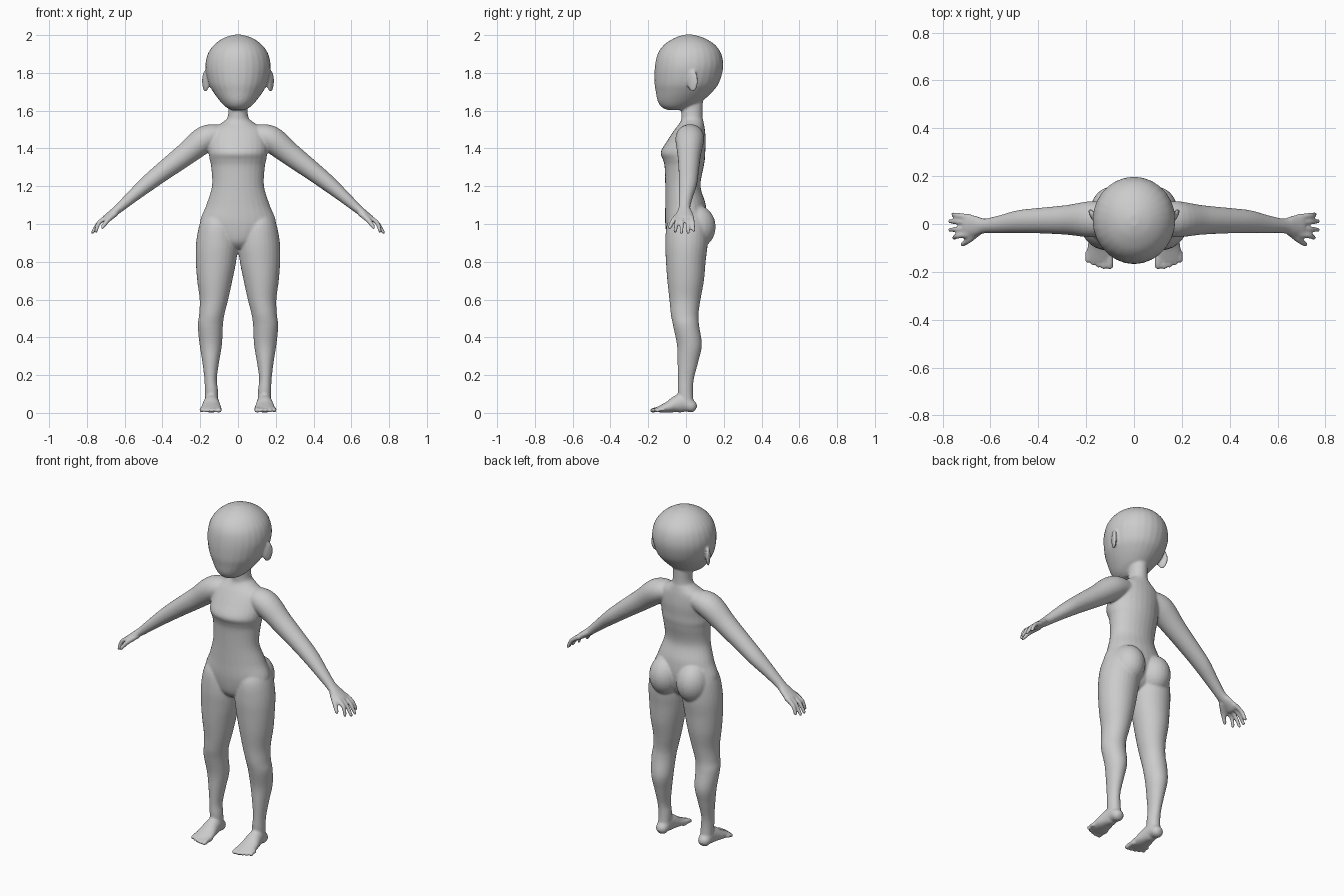
import bpy, bmesh, math
from mathutils import Vector

SEG = 28
bm = bmesh.new()


def spline(rows, steps=5):
    """Catmull-Rom interpolation of rows of numbers."""
    out, n = [], len(rows)
    for i in range(n - 1):
        p = [rows[max(0, min(n - 1, i + k))] for k in (-1, 0, 1, 2)]
        for s in range(steps):
            t = s / steps
            out.append([0.5 * (2 * b + (c - a) * t + (2 * a - 5 * b + 4 * c - d) * t * t
                               + (3 * b - a - 3 * c + d) * t ** 3) for a, b, c, d in zip(*p)])
    return out + [list(rows[-1])]


def loft(rings):
    """Closed skin through (centre, u, v) ellipses."""
    loops = []
    for c, u, v in rings:
        loops.append([bm.verts.new(c + u * math.cos(a) + v * math.sin(a))
                      for a in (2 * math.pi * k / SEG for k in range(SEG))])
    faces = [bm.faces.new(loops[0]), bm.faces.new(loops[-1])]
    for a, b in zip(loops, loops[1:]):
        for k in range(SEG):
            j = (k + 1) % SEG
            faces.append(bm.faces.new((a[k], a[j], b[j], b[k])))
    bmesh.ops.recalc_face_normals(bm, faces=faces)


def stack(rows, s=1):
    """Level ellipses from (z, x0, x1, y_front, y_back)."""
    loft([(Vector((s * (x0 + x1) / 2, (y0 + y1) / 2, z)),
           Vector(((x1 - x0) / 2, 0, 0)), Vector((0, (y1 - y0) / 2, 0)))
          for z, x0, x1, y0, y1 in spline(rows)])


def tube(rows, side, s=1):
    """Ellipses along a path from (x, y, z, side radius, other radius), round ends."""
    pts = spline(rows)
    pos = [Vector((s * p[0], p[1], p[2])) for p in pts]
    rings = []
    for i, p in enumerate(pts):
        t = (pos[min(i + 1, len(pos) - 1)] - pos[max(i - 1, 0)]).normalized()
        u = (side - t * side.dot(t)).normalized()
        rings.append((pos[i], u * p[3], t.cross(u) * p[4], t))
    c0, u0, v0, t0 = rings[0]
    c1, u1, v1, t1 = rings[-1]
    caps = [(0.95, 0.3), (0.75, 0.66), (0.4, 0.92)]
    r0, r1 = min(u0.length, v0.length), min(u1.length, v1.length)
    loft([(c0 - t0 * r0 * d, u0 * k, v0 * k) for k, d in reversed(caps)]
         + [r[:3] for r in rings]
         + [(c1 + t1 * r1 * d, u1 * k, v1 * k) for k, d in caps])


def ball(centre, radii, tilt=0):
    r = bmesh.ops.create_uvsphere(bm, u_segments=24, v_segments=16, radius=1)
    ca, sa = math.cos(tilt), math.sin(tilt)
    for v in r["verts"]:
        x, y, z = (a * b for a, b in zip(v.co, radii))
        v.co = Vector(centre) + Vector((x * ca - y * sa, x * sa + y * ca, z))


X, Y = Vector((1, 0, 0)), Vector((0, 1, 0))

# torso and neck: z, half width, front, back
stack([(z, -w, w, f, b) for z, w, f, b in [
    (0.87, 0.04, -0.06, 0.04), (0.91, 0.13, -0.095, 0.08), (1.0, 0.2, -0.11, 0.11),
    (1.1, 0.168, -0.11, 0.105), (1.2, 0.138, -0.11, 0.077), (1.3, 0.142, -0.113, 0.093),
    (1.34, 0.15, -0.122, 0.1), (1.38, 0.155, -0.134, 0.102), (1.44, 0.155, -0.1, 0.105),
    (1.5, 0.14, -0.06, 0.1), (1.54, 0.08, -0.03, 0.093), (1.57, 0.054, -0.025, 0.088),
    (1.66, 0.05, -0.03, 0.09)]])

# head
stack([(z, -w, w, f, b) for z, w, f, b in [
    (1.604, 0.035, -0.1, 0.0), (1.62, 0.065, -0.13, 0.03), (1.65, 0.095, -0.15, 0.085),
    (1.7, 0.132, -0.16, 0.14), (1.75, 0.158, -0.167, 0.176), (1.83, 0.173, -0.165, 0.197),
    (1.9, 0.16, -0.15, 0.187), (1.95, 0.125, -0.115, 0.152), (1.985, 0.075, -0.06, 0.095),
    (2.002, 0.02, -0.01, 0.04)]])

for s in (1, -1):
    # ear
    ball((s * 0.172, 0.035, 1.757), (0.012, 0.032, 0.058), -s * 0.5)
    # buttock
    ball((s * 0.09, 0.055, 0.985), (0.092, 0.102, 0.115))
    # leg: z, inner x, outer x, front, back
    stack([(0.06, 0.105, 0.175, -0.04, 0.04), (0.12, 0.106, 0.176, -0.044, 0.037),
           (0.18, 0.112, 0.178, -0.043, 0.042), (0.27, 0.1, 0.189, -0.045, 0.065),
           (0.36, 0.085, 0.203, -0.048, 0.084), (0.46, 0.08, 0.213, -0.068, 0.07),
           (0.52, 0.072, 0.206, -0.08, 0.066), (0.6, 0.052, 0.203, -0.088, 0.077),
           (0.7, 0.03, 0.216, -0.099, 0.095), (0.8, 0.01, 0.223, -0.106, 0.104),
           (0.9, 0.0, 0.222, -0.11, 0.115), (1.0, 0.02, 0.203, -0.1, 0.11),
           (1.07, 0.06, 0.17, -0.06, 0.08)], s)
    # foot
    tube([(0.14, 0.025, 0.036, 0.036, 0.034), (0.14, -0.01, 0.052, 0.038, 0.05),
          (0.141, -0.05, 0.046, 0.044, 0.045), (0.142, -0.09, 0.032, 0.052, 0.031),
          (0.141, -0.13, 0.022, 0.055, 0.02), (0.14, -0.148, 0.018, 0.05, 0.015)], X, s)
    # toes
    for i, (tip, r) in enumerate([(-0.178, 0.016), (-0.178, 0.0115), (-0.172, 0.011),
                                  (-0.163, 0.0105), (-0.152, 0.0105)]):
        x = 0.101 + 0.0225 * i + (0.003 if i else 0)
        tube([(x, -0.12, 0.018, r, r), (x, (tip - 0.13) / 2, 0.018, r * 0.9, r * 0.9),
              (x, tip, 0.0125, r, 0.012)], X, s)
    # arm and palm
    tube([(0.08, 0.025, 1.475, 0.06, 0.05), (0.17, 0.02, 1.452, 0.076, 0.07),
          (0.28, 0.017, 1.367, 0.062, 0.06), (0.4, 0.014, 1.276, 0.053, 0.05),
          (0.48, 0.01, 1.213, 0.048, 0.043), (0.56, -0.001, 1.145, 0.037, 0.033),
          (0.625, -0.008, 1.088, 0.031, 0.025), (0.66, -0.008, 1.06, 0.042, 0.021),
          (0.7, -0.006, 1.03, 0.05, 0.018)], Y, s)
    # fingers
    for y0, y1, x1, z1 in [(0.03, 0.04, 0.757, 0.965), (0.006, 0.011, 0.77, 0.955),
                           (-0.019, -0.024, 0.77, 0.955), (-0.043, -0.057, 0.752, 0.962)]:
        tube([(0.69, y0, 1.037, 0.013, 0.014), (0.735, (y0 + y1) / 2, 1.008, 0.0115, 0.012),
              (x1, y1, z1, 0.0095, 0.0095)], Y, s)
    # thumb
    tube([(0.65, -0.03, 1.055, 0.018, 0.016), (0.69, -0.066, 1.02, 0.014, 0.014),
          (0.718, -0.086, 0.982, 0.01, 0.01)], Y, s)

# fuse the parts into one smooth skin
mesh = bpy.data.meshes.new("body")
bm.to_mesh(mesh)
bm.free()
body = bpy.data.objects.new("body", mesh)
bpy.context.collection.objects.link(body)
remesh = body.modifiers.new("fuse", "REMESH")
remesh.mode = "VOXEL"
remesh.voxel_size = 0.0065
remesh.use_smooth_shade = True
smooth = body.modifiers.new("soften", "SMOOTH")
smooth.factor = 0.5
smooth.iterations = 5

skin = bpy.data.materials.new("light grey")
skin.diffuse_color = (0.6, 0.6, 0.6, 1)
mesh.materials.append(skin)
for p in mesh.polygons:
    p.use_smooth = True
